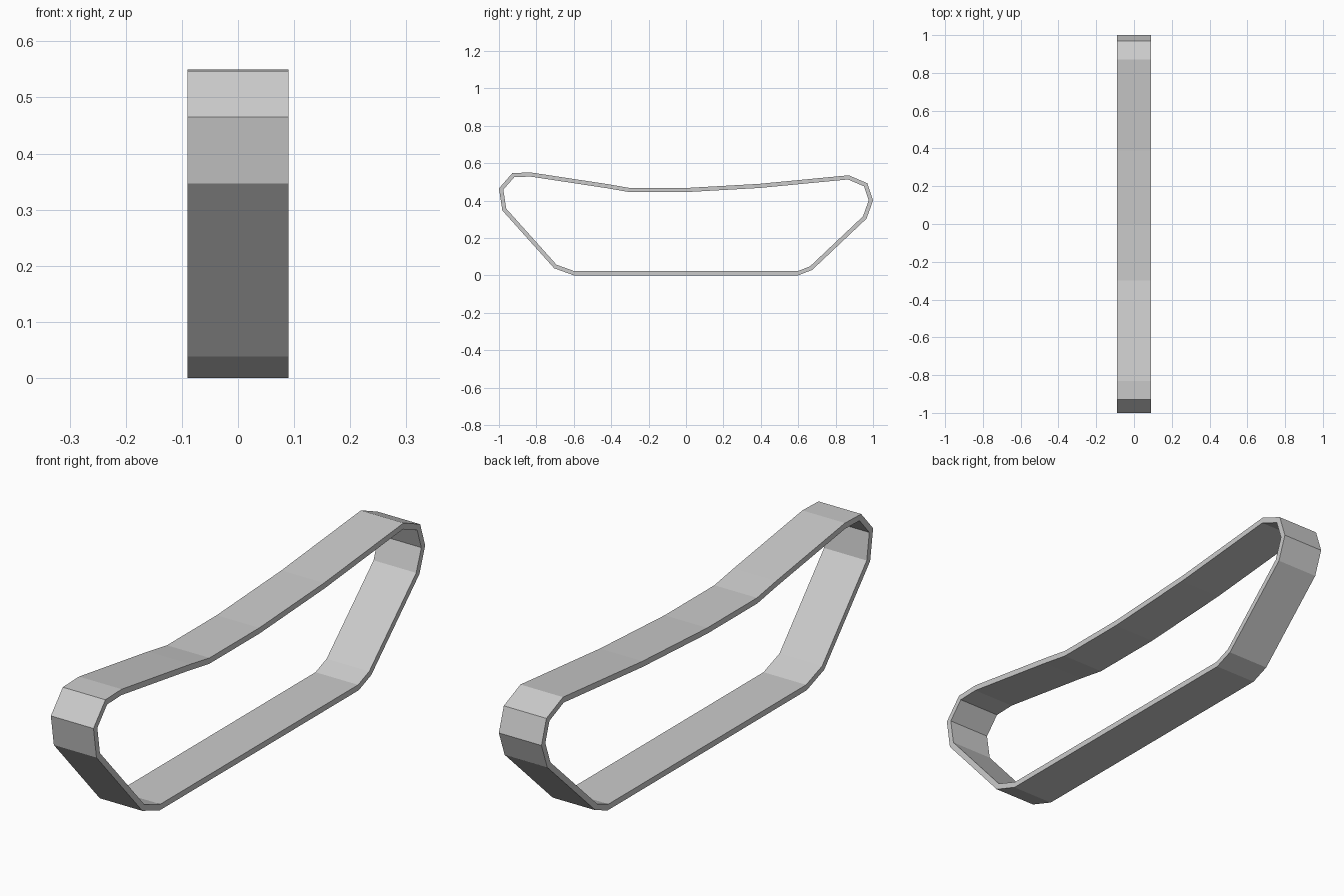
import bpy, bmesh
from mathutils import Vector

if "Cube" in bpy.data.objects:
    bpy.data.objects.remove(bpy.data.objects["Cube"])

HALF_WIDTH = 0.09
THICKNESS = 0.022

# Outer side profile of the belt (y, z), counter-clockwise
profile = [(-0.60, 0.0), (0.60, 0.0), (0.675, 0.029), (0.965, 0.303),
           (1.0, 0.40), (0.97, 0.492), (0.87, 0.535), (0.39, 0.489),
           (0.0, 0.467), (-0.30, 0.467), (-0.415, 0.487), (-0.83, 0.55),
           (-0.928, 0.547), (-1.0, 0.465), (-0.982, 0.347), (-0.705, 0.038)]


def inset(points, d):
    """Mitred inward offset of a closed counter-clockwise outline."""
    pts = [Vector(p) for p in points]
    out = []
    for i, p in enumerate(pts):
        a = (p - pts[i - 1]).normalized()
        b = (pts[(i + 1) % len(pts)] - p).normalized()
        na, nb = Vector((-a.y, a.x)), Vector((-b.y, b.x))
        out.append(p + (na + nb) * d / (1 + na.dot(nb)))
    return out


# Track belt: closed flat-shaded loop with a rectangular section
bm = bmesh.new()
inner = inset(profile, THICKNESS)
rings = [[bm.verts.new((x, p[0], p[1])) for p in loop]
         for loop, x in ((profile, -HALF_WIDTH), (profile, HALF_WIDTH),
                         (inner, HALF_WIDTH), (inner, -HALF_WIDTH))]
n = len(profile)
for k in range(4):
    r, s = rings[k], rings[(k + 1) % 4]
    for i in range(n):
        j = (i + 1) % n
        bm.faces.new((r[i], r[j], s[j], s[i]))
bmesh.ops.recalc_face_normals(bm, faces=bm.faces[:])
mesh = bpy.data.meshes.new("track_belt")
bm.to_mesh(mesh)
bm.free()
bpy.context.collection.objects.link(bpy.data.objects.new("track_belt", mesh))
